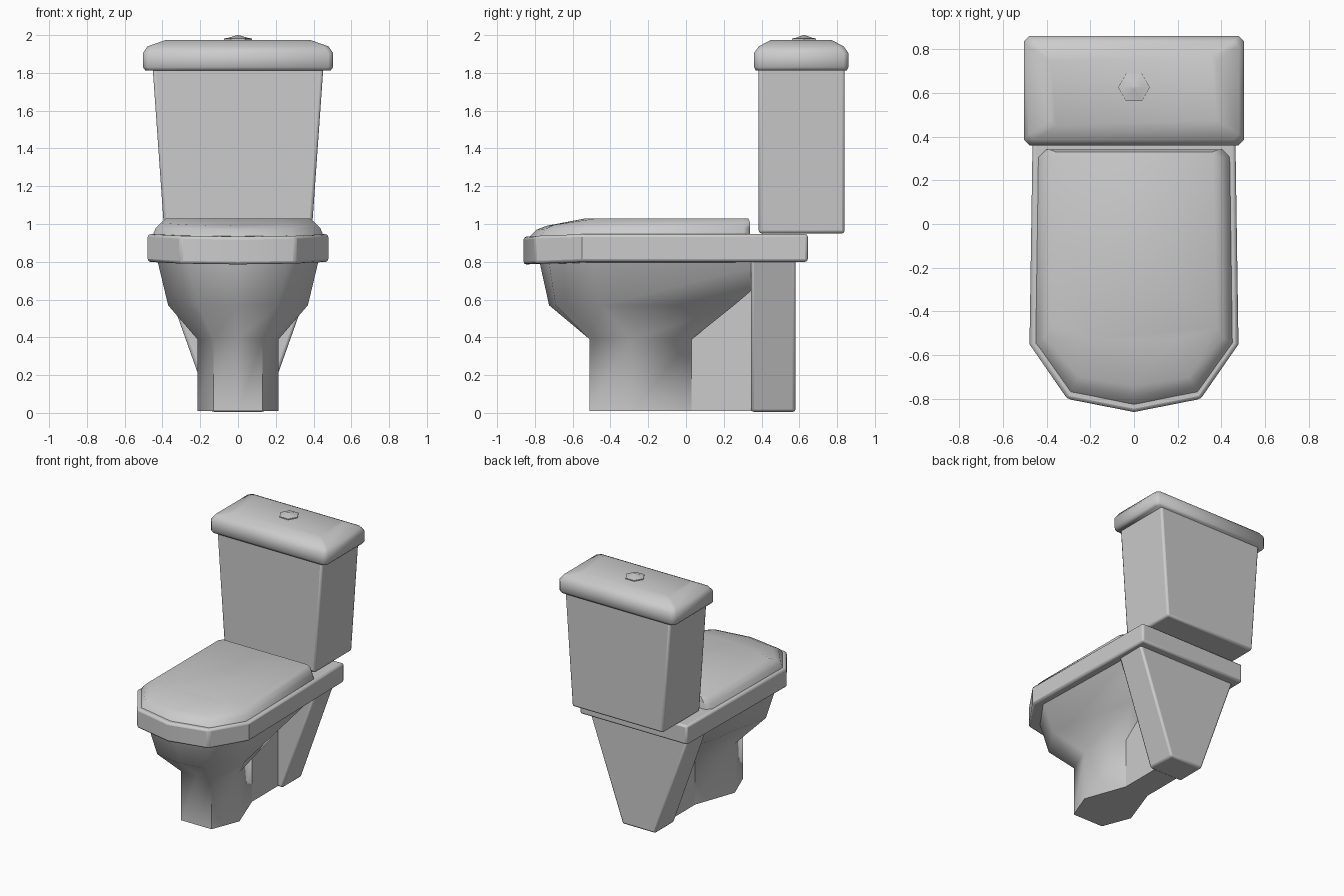
import bpy, bmesh
from math import radians, cos, sin, pi

if "Cube" in bpy.data.objects:
    bpy.data.objects.remove(bpy.data.objects["Cube"])

grey = bpy.data.materials.new("porcelain grey")
grey.use_nodes = True
tone = (0.6, 0.6, 0.6, 1)
grey.diffuse_color = tone
grey.node_tree.nodes["Principled BSDF"].inputs["Base Color"].default_value = tone


def mirrored(half, z):
    """Closed ring from the +x half of an outline, front to back."""
    right = [p if len(p) == 3 else (*p, z) for p in half]
    left = [(-x, y, h) for x, y, h in reversed(right) if x > 0.001]
    return right + left


def rect(hx, y0, y1, z):
    return mirrored([(hx, y0), (hx, y1)], z)


def loft(name, rings, bevel=0.0, angle=35):
    """Skin a stack of equal rings, cap both ends, bevel and smooth."""
    bm = bmesh.new()
    loops = [[bm.verts.new(p) for p in ring] for ring in rings]
    for a, b in zip(loops, loops[1:]):
        for i in range(len(a)):
            j = (i + 1) % len(a)
            bm.faces.new((a[i], a[j], b[j], b[i]))
    bm.faces.new(loops[0][::-1])
    bm.faces.new(loops[-1])
    bmesh.ops.recalc_face_normals(bm, faces=bm.faces)
    mesh = bpy.data.meshes.new(name)
    bm.to_mesh(mesh)
    bm.free()
    mesh.materials.append(grey)
    obj = bpy.data.objects.new(name, mesh)
    bpy.context.collection.objects.link(obj)
    if bevel:
        mod = obj.modifiers.new("Bevel", "BEVEL")
        mod.width = bevel
        mod.segments = 2
        mod.limit_method = "ANGLE"
        mod.angle_limit = radians(40)
    bpy.ops.object.select_all(action="DESELECT")
    obj.select_set(True)
    bpy.context.view_layer.objects.active = obj
    bpy.ops.object.shade_smooth_by_angle(angle=radians(angle))
    return obj


# Pedestal flaring into the bowl
foot = [(0, -0.51), (0.13, -0.51), (0.215, -0.29), (0.10, 0.03)]
belly = [(0, -0.725), (0.21, -0.69), (0.37, -0.45), (0.23, 0.255)]
brim = [(0, -0.78), (0.27, -0.73), (0.43, -0.50), (0.40, 0.55)]
loft("bowl", [mirrored(foot, 0.01), mirrored(foot, 0.39),
              mirrored(belly, 0.57), mirrored(brim, 0.82)], angle=62)

# Narrow web and tapered rear support
loft("web", [rect(0.10, 0.0, 0.40, 0.01), rect(0.10, 0.0, 0.40, 0.66)])
loft("rear_support", [rect(0.14, 0.345, 0.58, 0.005),
                      rect(0.43, 0.345, 0.58, 0.82)], 0.015)

# Rim slab, drooping slightly at the nose
def rim_outline(z, s=1.0):
    return mirrored([(0, -0.86, z - 0.015), (0.305, -0.80, z - 0.01),
                     (0.478, -0.55, z), (0.46, 0.645, z)], z)

loft("rim", [rim_outline(0.80), rim_outline(0.947)], 0.015)

# Seat cover with a softly domed front
seat_base = [(0, -0.825, 0.935), (0.29, -0.77, 0.935), (0.452, -0.545),
             (0.44, 0.305), (0.405, 0.34)]
seat_edge = [(0, -0.79, 0.97), (0.275, -0.74, 0.975), (0.435, -0.54),
             (0.425, 0.305), (0.395, 0.34)]
seat_top = [(0, -0.53), (0.20, -0.53), (0.38, -0.47), (0.38, 0.30),
            (0.36, 0.33)]
seat_dome = [(0, -0.74, 0.99), (0.25, -0.70, 0.995), (0.41, -0.52),
             (0.41, 0.305), (0.385, 0.34)]
loft("seat_cover", [mirrored(seat_base, 0.94), mirrored(seat_edge, 0.98),
                    mirrored(seat_dome, 1.005), mirrored(seat_top, 1.03)],
     angle=50)

# Tank, wider at the top
loft("tank", [rect(0.39, 0.385, 0.84, 0.95), rect(0.452, 0.385, 0.84, 1.83)],
     0.015)

# Tank lid with a sloping crown
lid_profile = [(0.49, 0.24, 1.812), (0.503, 0.25, 1.83), (0.503, 0.25, 1.905),
               (0.48, 0.225, 1.94), (0.38, 0.16, 1.975)]
lid_rings = []
for hx, hy, z in lid_profile:
    c = 0.025
    lid_rings.append(mirrored([(hx - c, 0.61 - hy), (hx, 0.61 - hy + c),
                               (hx, 0.61 + hy - c), (hx - c, 0.61 + hy)], z))
loft("tank_lid", lid_rings, angle=50)

# Six-sided flush button
def hexagon(r, z):
    return [(r * cos(i * pi / 3), 0.625 + r * sin(i * pi / 3), z)
            for i in range(6)]

loft("flush_button", [hexagon(0.073, 1.96), hexagon(0.073, 1.982),
                      hexagon(0.05, 1.986), hexagon(0.004, 2.0)], angle=30)
